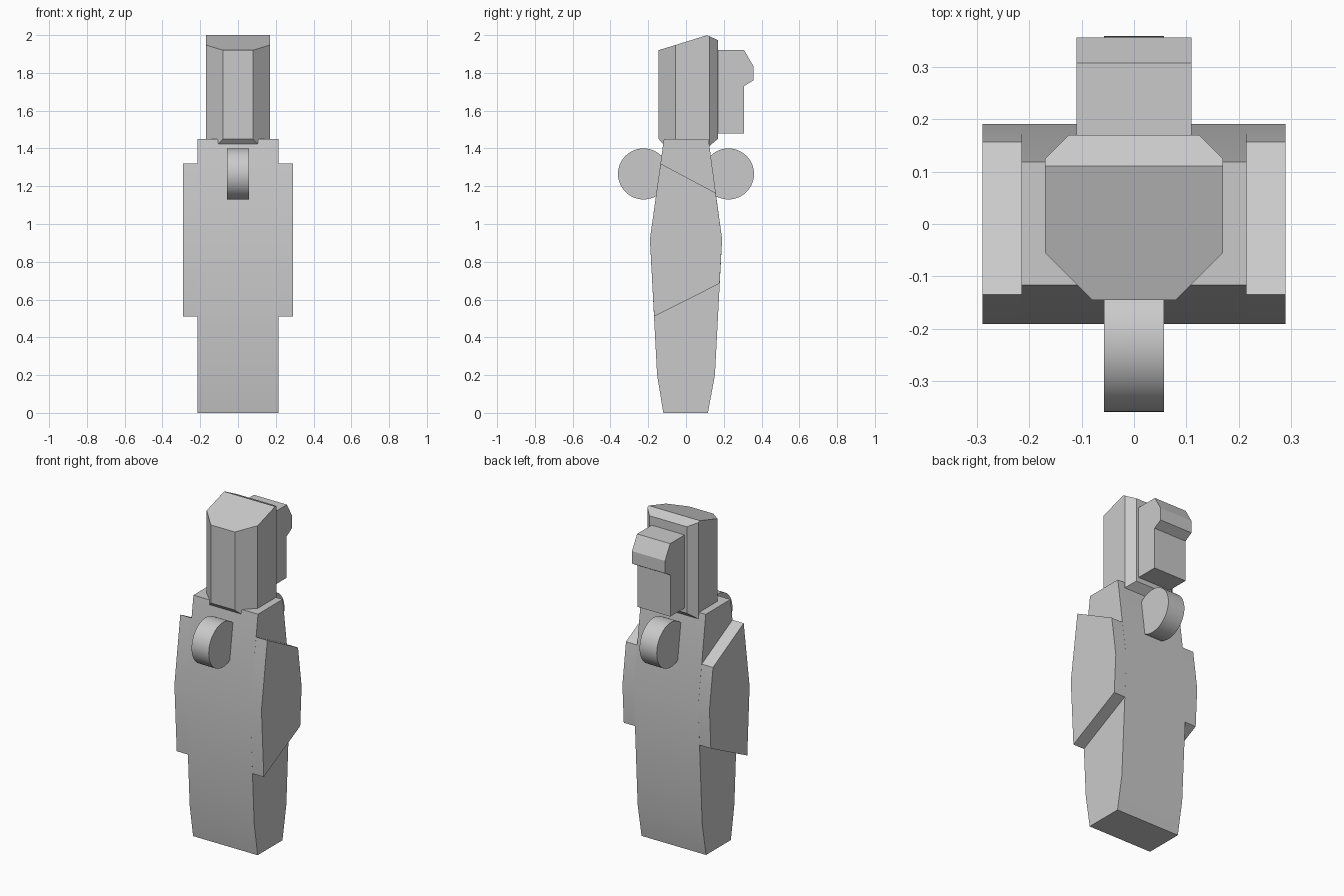
import bpy, bmesh, math
from mathutils import Vector

cube = bpy.data.objects.get("Cube")
if cube:
    bpy.data.objects.remove(cube, do_unlink=True)

GREY = (0.59, 0.59, 0.59, 1)
grey = bpy.data.materials.new("light_grey")
grey.use_nodes = True
grey.diffuse_color = GREY
grey.node_tree.nodes["Principled BSDF"].inputs["Base Color"].default_value = GREY


def finish(name, bm):
    """Turn a bmesh into a named object, smooth across shallow folds only."""
    bmesh.ops.recalc_face_normals(bm, faces=bm.faces)
    mesh = bpy.data.meshes.new(name)
    bm.to_mesh(mesh)
    bm.free()
    mesh.materials.append(grey)
    mesh.shade_smooth()
    mesh.set_sharp_from_angle(angle=math.radians(25))
    obj = bpy.data.objects.new(name, mesh)
    bpy.context.collection.objects.link(obj)
    return obj


def prism(points, move):
    """Extrude a closed loop of 3D points along a vector."""
    bm = bmesh.new()
    face = bm.faces.new([bm.verts.new(p) for p in points])
    ext = bmesh.ops.extrude_face_region(bm, geom=[face])["geom"]
    verts = [v for v in ext if isinstance(v, bmesh.types.BMVert)]
    bmesh.ops.translate(bm, verts=verts, vec=move)
    if not any(len(f.verts) == len(points) and f.calc_center_median().dot(Vector(move))
               < verts[0].co.dot(Vector(move)) - 1e-6 for f in bm.faces):
        bmesh.ops.holes_fill(bm, edges=[e for e in bm.edges if e.is_boundary])
    return bm


def side_prism(name, profile, x0, x1):
    """Extrude a (y, z) side profile across x."""
    return finish(name, prism([(x0, y, z) for y, z in profile], (x1 - x0, 0, 0)))


# Body slab, with a tapered foot and a gentle bulge
side_prism("body", [(-0.12, 0), (-0.153, 0.2), (-0.191, 0.92), (-0.117, 1.45),
                    (0.119, 1.45), (0.191, 0.92), (0.153, 0.2), (0.116, 0)], -0.215, 0.215)

# Side pads with slanted ends, following the bulge of the body
pad = [(-0.169, 0.51), (-0.191, 0.92), (-0.135, 1.32),
       (0.157, 1.165), (0.191, 0.92), (0.178, 0.685)]
for side, label in ((1, "left"), (-1, "right")):
    side_prism(label + "_side_pad", pad, side * 0.215, side * 0.29)

# Round discs set into the front and back
for side, label in ((-1, "front"), (1, "back")):
    ring = [(side * 0.225 + 0.135 * math.cos(a), 1.265 + 0.135 * math.sin(a))
            for a in (math.tau * i / 48 for i in range(48))]
    side_prism(label + "_disc", ring, -0.057, 0.057)

# Head: chamfered column trimmed by sloping planes above and below
half = [(0.08, -0.145), (0.17, -0.055), (0.17, 0.125), (0.125, 0.17)]
plan = half + [(-x, y) for x, y in reversed(half)]
head = prism([(x, y, 1.38) for x, y in plan], (0, 0, 0.8))
cuts = [((0, -0.145, 1.92), (0, -0.31, 1)),    # long roof slope
        ((0, 0.11, 2.0), (0, 0.45, 1)),        # short rear roof slope
        ((0, -0.145, 1.45), (0, -1.1, -1)),    # front underside
        ((0, 0.168, 1.45), (0, 0.85, -1))]     # rear underside
for point, normal in cuts:
    bmesh.ops.bisect_plane(head, geom=head.verts[:] + head.edges[:] + head.faces[:],
                           plane_co=point, plane_no=Vector(normal).normalized(),
                           clear_outer=True)
    bmesh.ops.holes_fill(head, edges=[e for e in head.edges if e.is_boundary])
finish("head", head)

# Pack on the back of the head, with an overhanging lip
side_prism("back_pack", [(0.16, 1.48), (0.306, 1.48), (0.306, 1.73), (0.357, 1.76),
                         (0.357, 1.835), (0.308, 1.92), (0.16, 1.92)], -0.11, 0.11)
